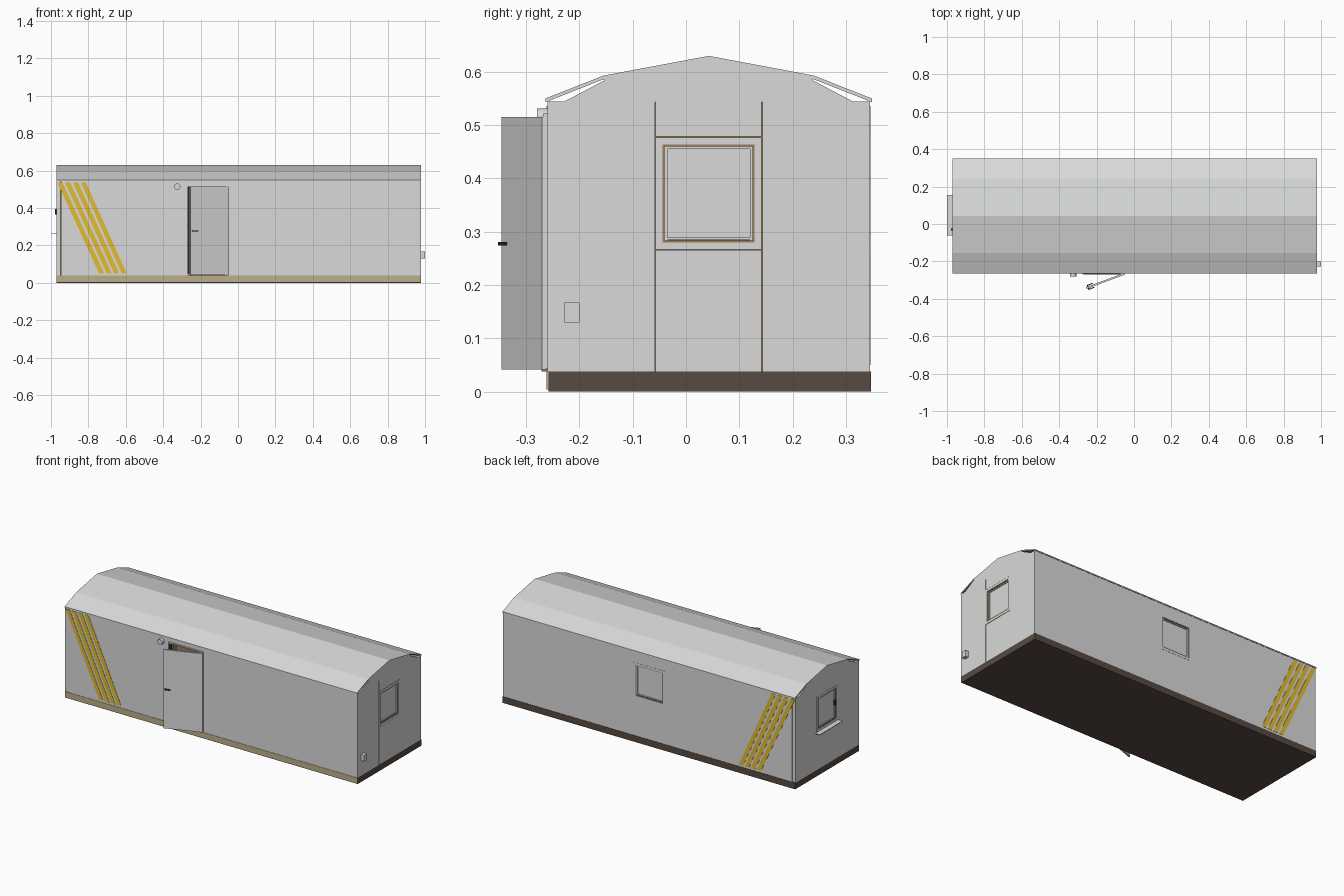
import bpy, bmesh, math

if "Cube" in bpy.data.objects:
    bpy.data.objects.remove(bpy.data.objects["Cube"])

X0, X1, Y0, Y1 = -0.97, 0.978, -0.26, 0.345   # cabin body limits
ZB, ZT = 0.038, 0.544                          # wall bottom and top


def mat(name, rgb):
    m = bpy.data.materials.new(name)
    m.diffuse_color = (*rgb, 1)
    m.use_nodes = True
    m.node_tree.nodes["Principled BSDF"].inputs["Base Color"].default_value = m.diffuse_color
    return m


GREY = mat("light grey panel", (0.69, 0.70, 0.69))
BROWN = mat("plywood brown", (0.36, 0.20, 0.09))
DARK = mat("dark brown base", (0.095, 0.068, 0.054))
TAN = mat("tan sill", (0.50, 0.43, 0.25))
YELLOW = mat("stripe yellow", (0.76, 0.50, 0.03))
BLACK = mat("black fittings", (0.02, 0.02, 0.02))

# wall coordinates (along, outward, up) to world coordinates
MAPS = {
    "world": lambda u, d, z: (u, d, z),
    "front": lambda u, d, z: (u, Y0 - d, z),
    "back": lambda u, d, z: (u, Y1 + d, z),
    "left": lambda u, d, z: (X0 - d, u, z),
    "right": lambda u, d, z: (X1 + d, u, z),
}


def finish(name, bm, *mats):
    bmesh.ops.recalc_face_normals(bm, faces=bm.faces)
    me = bpy.data.meshes.new(name)
    bm.to_mesh(me)
    bm.free()
    for m in mats:
        me.materials.append(m)
    ob = bpy.data.objects.new(name, me)
    bpy.context.collection.objects.link(ob)
    return ob


def prism(name, outline, d0, d1, m, place):
    """Extrude a closed outline from depth d0 to d1."""
    bm = bmesh.new()
    a = [bm.verts.new(place(u, d0, z)) for u, z in outline]
    b = [bm.verts.new(place(u, d1, z)) for u, z in outline]
    n = len(a)
    bm.faces.new(a)
    bm.faces.new(b[::-1])
    for i in range(n):
        j = (i + 1) % n
        bm.faces.new((a[i], a[j], b[j], b[i]))
    return finish(name, bm, m)


def rect(u0, u1, z0, z1):
    return [(u0, z0), (u1, z0), (u1, z1), (u0, z1)]


def box(name, u, d, z, m, side="world"):
    return prism(name, rect(*u, *z), d[0], d[1], m, MAPS[side])


def ring(name, outer, inner, d, m, side):
    """Rectangular slab with a rectangular hole."""
    bm = bmesh.new()
    loops = [[bm.verts.new(MAPS[side](u, dd, z)) for u, z in rect(*r)]
             for r, dd in ((outer, d[1]), (inner, d[1]), (inner, d[0]), (outer, d[0]))]
    for k in range(4):
        p, q = loops[k], loops[(k + 1) % 4]
        for i in range(4):
            j = (i + 1) % 4
            bm.faces.new((p[i], p[j], q[j], q[i]))
    return finish(name, bm, m)


def inset(r, t):
    return (r[0] + t, r[1] - t, r[2] + t, r[3] - t)


def window(name, r, side):
    ring(name + "_surround", r, inset(r, 0.013), (-0.012, 0.001), GREY, side)
    ring(name + "_brown_lining", inset(r, 0.013), inset(r, 0.017), (-0.012, -0.001), BROWN, side)
    ring(name + "_sash", inset(r, 0.017), inset(r, 0.022), (-0.012, -0.004), GREY, side)
    q = inset(r, 0.022)
    box(name + "_pane", q[:2], (-0.012, -0.010), q[2:], GREY, side)
    box(name + "_bottom_seal", (q[0], q[1]), (-0.011, -0.003), (q[2] - 0.007, q[2] - 0.004), BLACK, side)


T = (-0.012, 0.0)
WZ = (0.267, 0.477)

# floor base with tan front sill
box("floor_base", (X0, X1), (Y0 + 0.002, Y1 + 0.002), (0.0, ZB), DARK)
box("front_sill", (X0, X1), (Y0 - 0.002, Y0 + 0.002), (0.004, ZB), TAN)

# front wall with door opening
DOOR = (-0.277, -0.048, 0.042, 0.522)
ring("front_wall", (-0.947, X1, ZB, ZT), DOOR, T, GREY, "front")
ring("door_frame", DOOR, inset(DOOR, 0.006), (-0.012, 0.008), GREY, "front")
box("door_threshold", (-0.27, -0.055), (-0.01, 0.011), (0.038, 0.044), BROWN, "front")
box("door_jamb_seal", (-0.271, -0.259), (-0.03, 0.004), (0.048, 0.515), BLACK, "front")
box("door_jamb_wood", (-0.259, -0.250), (-0.03, -0.002), (0.048, 0.515), BROWN, "front")

# back wall: plain panel, then panel with window
BW = (-0.103, 0.107, *WZ)
box("back_wall_panel", (-0.947, -0.1065), T, (ZB, ZT), GREY, "back")
ring("back_wall_window_panel", (-0.105, X1, ZB, ZT), BW, T, GREY, "back")
window("back_window", BW, "back")

# corner posts at the left end, slightly set back
for side in ("front", "back"):
    box(side + "_corner_post", (X0, -0.949), (-0.014, -0.002), (ZB, ZT), GREY, side)

# end walls
EW = (-0.057, 0.142, *WZ)
ya, yb = Y0 + 0.012, Y1 - 0.012
ring("left_wall", (ya, yb, ZB, ZT), EW, T, GREY, "left")
window("left_window", EW, "left")
box("left_window_sill", (-0.062, 0.155), (-0.004, 0.030), (0.260, 0.264), GREY, "left")
box("left_window_handle", (-0.035, -0.025), (-0.004, 0.008), (0.365, 0.395), BLACK, "left")

g = 0.0015
box("right_wall_front_panel", (ya, EW[0] - g), T, (ZB, ZT), GREY, "right")
box("right_wall_back_panel", (EW[1] + g, yb), T, (ZB, ZT), GREY, "right")
box("right_wall_lower_panel", EW[:2], T, (ZB, WZ[0] - g), GREY, "right")
box("right_wall_upper_panel", EW[:2], T, (WZ[1] + g, ZT), GREY, "right")
window("right_window", EW, "right")
box("socket_box", (-0.228, -0.200), (-0.002, 1.0 - X1), (0.130, 0.167), GREY, "right")

# plywood lining and ceiling
L = (-0.020, -0.013)
ring("front_lining", (X0 + 0.014, X1 - 0.014, ZB, 0.534), DOOR, L, BROWN, "front")
box("back_lining", (X0 + 0.014, X1 - 0.014), L, (ZB, 0.534), BROWN, "back")
for side in ("left", "right"):
    box(side + "_lining", (Y0 + 0.014, Y1 - 0.014), L, (ZB, 0.534), BROWN, side)
box("ceiling", (X0 + 0.013, X1 - 0.013), (Y0 + 0.013, Y1 - 0.013), (0.534, 0.543), BROWN)

# roof: faceted shell with plywood underside
top = [(-0.264, 0.550), (-0.155, 0.593), (0.043, 0.630), (0.240, 0.593), (0.349, 0.550)]
under = [(y, z - 0.007) for y, z in top]
along = lambda u, d, z: (d, u, z)
roof = prism("roof", top + under[::-1], X0, X1, GREY, along)
roof.data.materials.append(BROWN)
for p in roof.data.polygons:
    if p.normal.z < -0.5:
        p.material_index = 1

# gables leave an open vent under each eave
gable = [(-0.231, 0.543), (-0.153, 0.584)] + [(y, z - 0.003) for y, z in top[1:4]] + [(0.238, 0.584), (0.316, 0.543)]
for name, a, b in (("left_gable", X0, X0 + 0.012), ("right_gable", X1 - 0.012, X1)):
    prism(name, gable, a, b, GREY, along)
for side in ("front", "back"):
    box(side + "_eave_strip", (X0, X1), (-0.004, 0.001), (ZT, ZT + 0.003), BROWN, side)

# yellow slanted stripes near the left end, front and back
for side in ("front", "back"):
    for i in range(4):
        t, b = -0.966 + 0.042 * i, -0.742 + 0.040 * i
        outline = [(t, 0.536), (t + 0.027, 0.536), (b + 0.027, 0.050), (b, 0.050)]
        prism(f"{side}_stripe_{i + 1}", outline, -0.002, 0.0015, YELLOW, MAPS[side])

# open door, swung about its right edge
parts = [
    box("door", (-0.2186, 0.0), (-0.005, 0.005), (0.041, 0.515), GREY),
    box("door_handle_outside", (-0.212, -0.178), (-0.014, -0.009), (0.274, 0.281), BLACK),
    box("door_handle_stem", (-0.212, -0.205), (-0.014, 0.014), (0.274, 0.281), BLACK),
    box("door_handle_inside", (-0.212, -0.178), (0.009, 0.014), (0.274, 0.281), BLACK),
]
for ob in parts:
    ob.location = (-0.050, -0.266, 0)
    ob.rotation_euler.z = math.atan2(0.076, 0.205)

# round lamp beside the door
circle = [(-0.325 + 0.017 * math.cos(a), 0.514 + 0.017 * math.sin(a))
          for a in (math.tau * k / 20 for k in range(20))]
prism("wall_lamp", circle, -0.002, 0.020, GREY, MAPS["front"])
